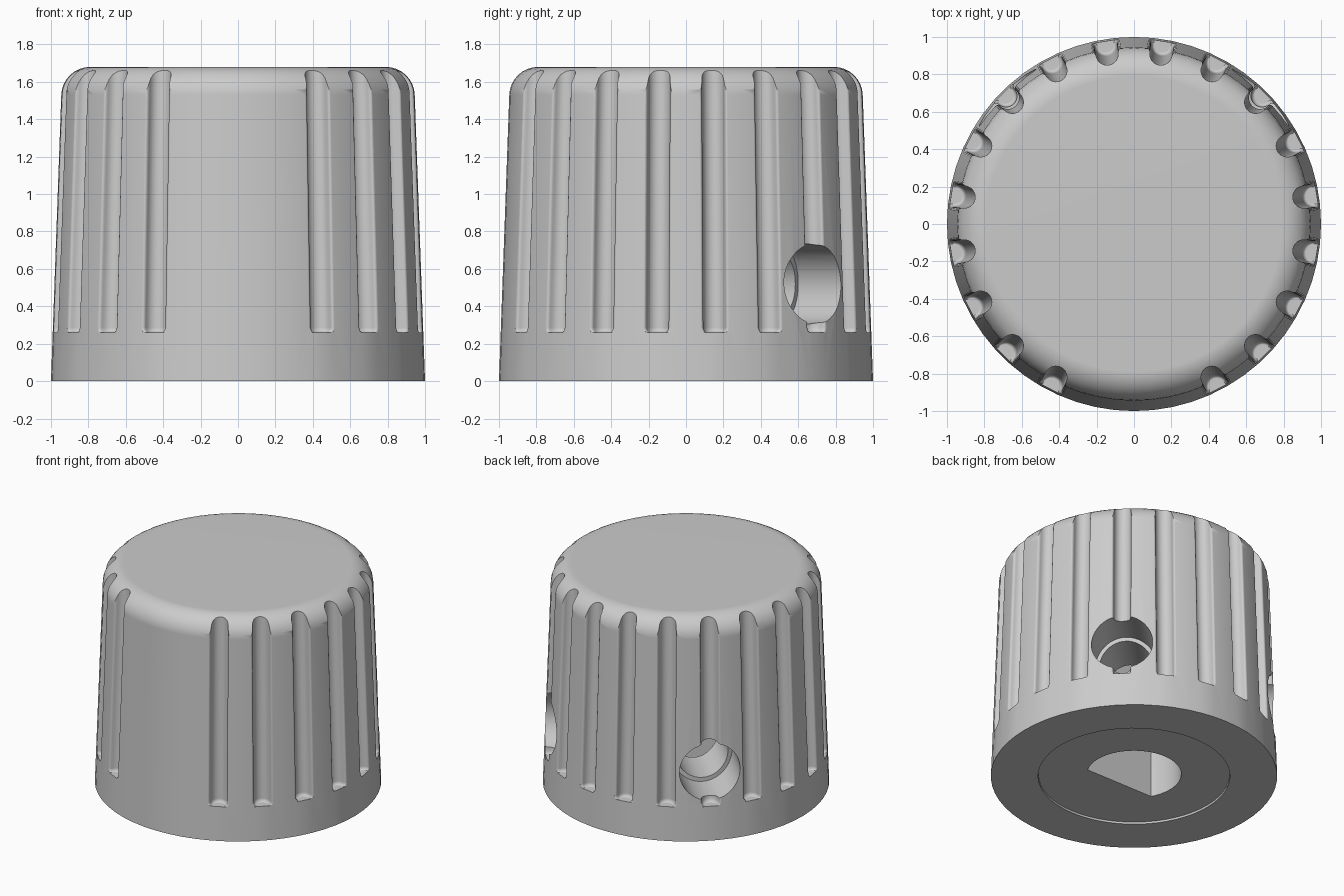
import bpy, bmesh, math
from mathutils import Matrix, Vector

cube = bpy.data.objects.get("Cube")
if cube:
    bpy.data.objects.remove(cube, do_unlink=True)

GREY = (0.6, 0.6, 0.6, 1.0)
grey = bpy.data.materials.new("grey_plastic")
grey.use_nodes = True
grey.diffuse_color = GREY
for node in grey.node_tree.nodes:
    if node.type == 'BSDF_PRINCIPLED':
        node.inputs["Base Color"].default_value = GREY


def finish(name, bm):
    """Turn a bmesh into a grey object."""
    bmesh.ops.remove_doubles(bm, verts=bm.verts, dist=1e-5)
    bmesh.ops.recalc_face_normals(bm, faces=bm.faces)
    mesh = bpy.data.meshes.new(name)
    bm.to_mesh(mesh)
    bm.free()
    mesh.materials.append(grey)
    obj = bpy.data.objects.new(name, mesh)
    bpy.context.collection.objects.link(obj)
    return obj


def lathe(name, profile, steps):
    """Revolve an (r, z) profile around the z axis."""
    bm = bmesh.new()
    verts = [bm.verts.new((r, 0, z)) for r, z in profile]
    edges = [bm.edges.new(pair) for pair in zip(verts, verts[1:])]
    bmesh.ops.spin(bm, geom=verts + edges, cent=(0, 0, 0), axis=(0, 0, 1),
                   angle=math.tau, steps=steps, use_merge=True)
    return finish(name, bm)


def loft(bm, sections):
    """Skin a list of equally long closed sections and cap both ends."""
    rings = [[bm.verts.new(p) for p in s] for s in sections]
    for a, b in zip(rings, rings[1:]):
        for i in range(len(a)):
            j = (i + 1) % len(a)
            bm.faces.new((a[i], a[j], b[j], b[i]))
    bm.faces.new(rings[0])
    bm.faces.new(rings[-1])


def cut(target, cutter):
    """Subtract the cutter, bake the result and delete the cutter."""
    cutter.hide_render = True
    mod = target.modifiers.new("cut", 'BOOLEAN')
    mod.operation = 'DIFFERENCE'
    mod.solver = 'EXACT'
    mod.object = cutter
    graph = bpy.context.evaluated_depsgraph_get()
    mesh = bpy.data.meshes.new_from_object(target.evaluated_get(graph))
    target.modifiers.clear()
    target.data = mesh
    bpy.data.objects.remove(cutter, do_unlink=True)


def screw_holes(radius, start, end):
    """Two radial cylinders at the back corners."""
    bm = bmesh.new()
    for degrees in (45, 135):
        mat = (Matrix.Translation((0, 0, 0.52))
               @ Matrix.Rotation(math.radians(degrees), 4, 'Z')
               @ Matrix.Translation(((start + end) / 2, 0, 0))
               @ Matrix.Rotation(math.pi / 2, 4, 'Y'))
        bmesh.ops.create_cone(bm, cap_ends=True, segments=48, radius1=radius,
                              radius2=radius, depth=end - start, matrix=mat)
    return finish("hole_cutter", bm)


# Tapered shell with a rounded top edge and a socket underneath
fillet = [(0.79 + 0.155 * math.cos(a), 1.525 + 0.155 * math.sin(a))
          for a in (math.radians(2 + 88 * i / 8) for i in range(9))]
body = lathe("knob_body", [(0, 1.2), (0.67, 1.2), (0.67, 0), (1, 0)]
             + fillet + [(0, 1.68)], 60)

# Grip grooves: round channel with softened lips, following the taper
half = [(0.06 * math.sin(a), -0.02 - 0.06 * math.cos(a))
        for a in (math.pi / 2 * i / 6 for i in range(7))]
half += [(0.063, -0.011), (0.069, -0.006), (0.077, -0.004), (0.077, 0.1)]
channel = half + [(-u, v) for u, v in reversed(half[1:])]


def groove_section(z, scale, turn):
    radius = 1 - 0.036 * z
    return [turn @ Vector((radius + (v if v > 0 else v * scale), u * scale, z))
            for u, v in channel]


bm = bmesh.new()
for k in range(20):
    degrees = 9 + 18 * k
    if 250 < degrees < 290:      # plain front panel
        continue
    turn = Matrix.Rotation(math.radians(degrees), 3, 'Z')
    loft(bm, [groove_section(z, s, turn)
              for z, s in ((0.26, 0.75), (0.267, 0.9), (0.285, 1), (1.75, 1))])
cut(body, finish("groove_cutter", bm))
cut(body, screw_holes(0.215, 0.5, 1.2))

# Shaft insert, slightly recessed, with a D-shaped bore and narrower screw holes
insert = lathe("shaft_insert", [(0, 0.015), (0.668, 0.015), (0.668, 1.198), (0, 1.198)], 60)
flat = math.asin(0.16 / 0.33)
arc = [-flat + (math.pi + 2 * flat) * i / 40 for i in range(41)]
bm = bmesh.new()
loft(bm, [[(0.33 * math.cos(a), 0.33 * math.sin(a), z) for a in arc] for z in (-0.1, 1.1)])
cut(insert, finish("bore_cutter", bm))
cut(insert, screw_holes(0.185, 0.05, 0.8))

# Smooth shading with crisp edges
for obj in (body, insert):
    bpy.ops.object.select_all(action='DESELECT')
    obj.select_set(True)
    bpy.context.view_layer.objects.active = obj
    bpy.ops.object.shade_smooth_by_angle(angle=math.radians(35))
    weighted = obj.modifiers.new("weighted_normals", 'WEIGHTED_NORMAL')
    weighted.keep_sharp = True
